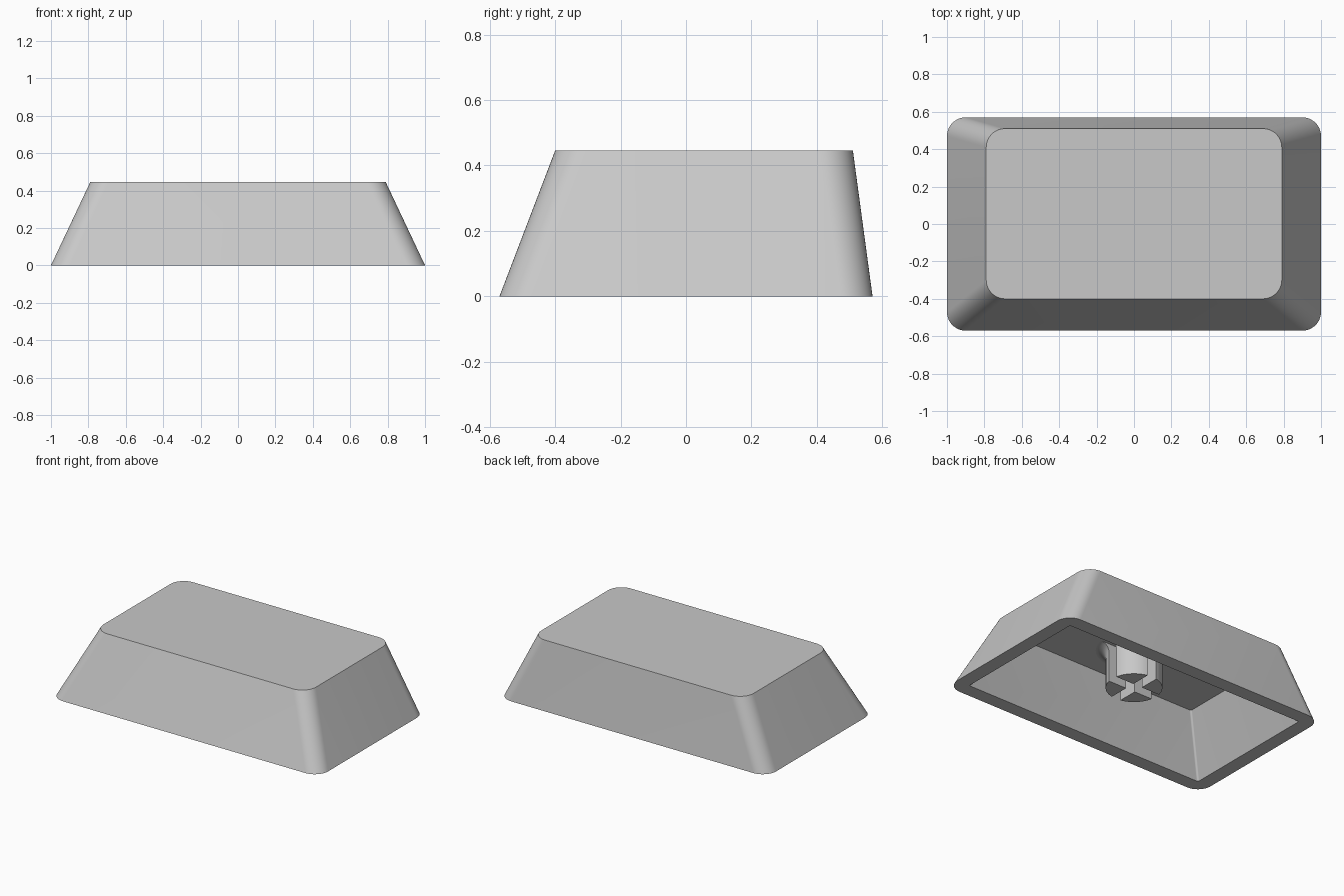
import bpy, bmesh
from math import sin, cos, pi, radians, asin, sqrt

cube = bpy.data.objects.get("Cube")
if cube:
    bpy.data.objects.remove(cube, do_unlink=True)

# Single matte grey plastic
grey = bpy.data.materials.new("light_grey_plastic")
grey.use_nodes = True
colour = (0.58, 0.58, 0.58, 1)
grey.diffuse_color = colour
bsdf = next(n for n in grey.node_tree.nodes if n.type == 'BSDF_PRINCIPLED')
bsdf.inputs["Base Color"].default_value = colour


def rounded_rect(x0, x1, y0, y1, r, z, steps=12):
    """Counter-clockwise rectangle loop with rounded corners."""
    corners = [(x1 - r, y1 - r), (x0 + r, y1 - r), (x0 + r, y0 + r), (x1 - r, y0 + r)]
    loop = []
    for q, (cx, cy) in enumerate(corners):
        for i in range(steps + 1):
            a = (q + i / steps) * pi / 2
            loop.append((cx + r * cos(a), cy + r * sin(a), z))
    return loop


def add_loft(bm, loops):
    """Join equal-length loops with quads and cap both ends."""
    rings = [[bm.verts.new(p) for p in loop] for loop in loops]
    n = len(rings[0])
    for a, b in zip(rings, rings[1:]):
        for i in range(n):
            j = (i + 1) % n
            bm.faces.new((a[i], a[j], b[j], b[i]))
    bm.faces.new(rings[0])
    bm.faces.new(rings[-1])


def finish(name, bm):
    bmesh.ops.recalc_face_normals(bm, faces=bm.faces)
    mesh = bpy.data.meshes.new(name)
    bm.to_mesh(mesh)
    bm.free()
    mesh.materials.append(grey)
    ob = bpy.data.objects.new(name, mesh)
    bpy.context.collection.objects.link(ob)
    bpy.ops.object.select_all(action='DESELECT')
    ob.select_set(True)
    bpy.context.view_layer.objects.active = ob
    bpy.ops.object.shade_smooth_by_angle(angle=radians(30))
    return ob


# Hollow tapered shell: ceiling -> inner rim -> outer rim -> top
HEIGHT, CEILING, WALL = 0.445, 0.37, 0.095


def shell_loop(z, inset, r):
    t = z / HEIGHT
    return rounded_rect(-1 + 0.21 * t + inset, 1 - 0.21 * t - inset,
                        -0.57 + 0.17 * t + inset, 0.57 - 0.06 * t - inset, r, z)


bm = bmesh.new()
add_loft(bm, [shell_loop(CEILING, WALL, 0.012), shell_loop(0, WALL, 0.012),
              shell_loop(0, 0, 0.1), shell_loop(HEIGHT, 0, 0.1)])
finish("keycap_shell", bm)

# Stem: four quarter posts split by a cross slot, flared into the ceiling
RADIUS, GAP, FILLET, STEM_Z = 0.172, 0.034, 0.06, 0.11


def post_loop(radius, z, sx, sy, steps=12):
    a0 = asin(GAP / radius)
    loop = [(sx * GAP, sy * GAP, z)]
    for i in range(steps + 1):
        a = a0 + (pi / 2 - 2 * a0) * i / steps
        loop.append((sx * radius * cos(a), sy * radius * sin(a), z))
    return loop


flare = [(RADIUS, STEM_Z)]
for i in range(9):
    a = pi / 2 * i / 8
    flare.append((RADIUS + FILLET * (1 - cos(a)), CEILING - FILLET * (1 - sin(a))))
flare.append((RADIUS + FILLET, CEILING + 0.01))

bm = bmesh.new()
for sx in (-1, 1):
    for sy in (-1, 1):
        add_loft(bm, [post_loop(r, z, sx, sy) for r, z in flare])
finish("cross_slot_stem", bm)
